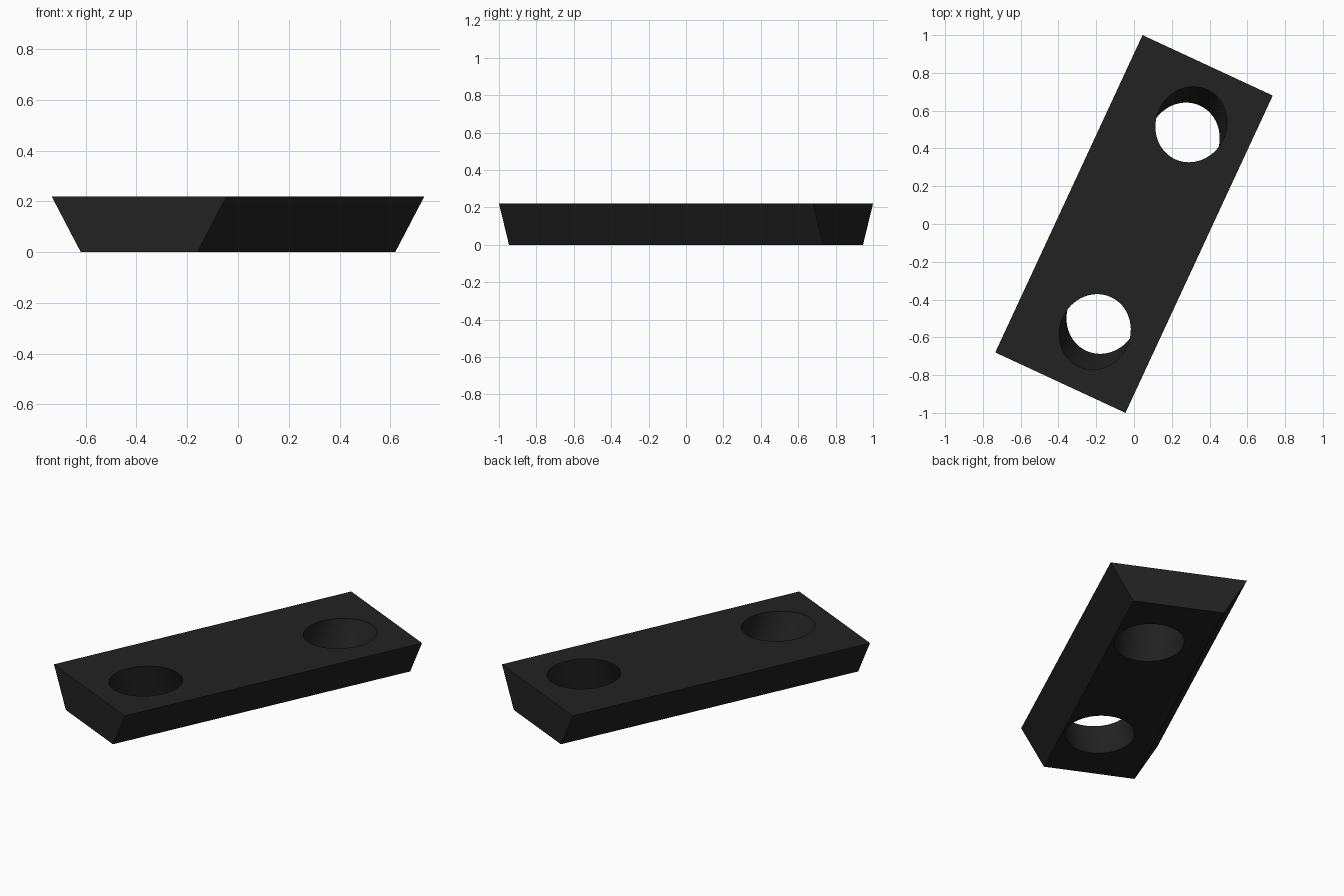
import bpy, bmesh, math
from mathutils import Matrix

if "Cube" in bpy.data.objects:
    bpy.data.objects.remove(bpy.data.objects["Cube"])

HEIGHT = 0.22
HALF_LEN = 0.926
TOP_HALF, BOTTOM_HALF = 0.38, 0.253
TURN = math.atan2(-0.421, 0.907)      # the block is turned about z
HOLE_R, TILT = 0.187, math.radians(23)

black = bpy.data.materials.new("black")
black.diffuse_color = (0.016, 0.016, 0.016, 1)
black.use_nodes = True
black.node_tree.nodes["Principled BSDF"].inputs["Base Color"].default_value = black.diffuse_color


def make_object(name, bm):
    bmesh.ops.recalc_face_normals(bm, faces=bm.faces)
    bm.transform(Matrix.Rotation(TURN, 4, 'Z'))
    mesh = bpy.data.meshes.new(name)
    bm.to_mesh(mesh)
    bm.free()
    mesh.materials.append(black)
    obj = bpy.data.objects.new(name, mesh)
    bpy.context.collection.objects.link(obj)
    return obj


# block: trapezoid section extruded along its length
bm = bmesh.new()
section = [(-BOTTOM_HALF, 0), (BOTTOM_HALF, 0), (TOP_HALF, HEIGHT), (-TOP_HALF, HEIGHT)]
end = bm.faces.new([bm.verts.new((x, -HALF_LEN, z)) for x, z in section])
ext = bmesh.ops.extrude_face_region(bm, geom=[end])
bmesh.ops.translate(bm, vec=(0, 2 * HALF_LEN, 0),
                    verts=[v for v in ext["geom"] if isinstance(v, bmesh.types.BMVert)])
block = make_object("mounting_block", bm)

# two round holes, leaning outward towards the top
cutters = []
for side in (-1, 1):
    bm = bmesh.new()
    bmesh.ops.create_cone(bm, cap_ends=True, segments=64, radius1=HOLE_R,
                          radius2=HOLE_R, depth=0.8)
    bm.transform(Matrix.Translation((0.053, side * 0.559, HEIGHT / 2))
                 @ Matrix.Rotation(-side * TILT, 4, 'X'))
    cutter = make_object("hole_cutter", bm)
    cutter.hide_render = True
    cutters.append(cutter)
    mod = block.modifiers.new("hole", 'BOOLEAN')
    mod.operation = 'DIFFERENCE'
    mod.solver = 'EXACT'
    mod.object = cutter

# apply the cuts and drop the helpers
bpy.context.view_layer.objects.active = block
block.select_set(True)
for mod in list(block.modifiers):
    bpy.ops.object.modifier_apply(modifier=mod.name)
for cutter in cutters:
    bpy.data.objects.remove(cutter)
bpy.ops.object.shade_smooth_by_angle(angle=math.radians(30))
